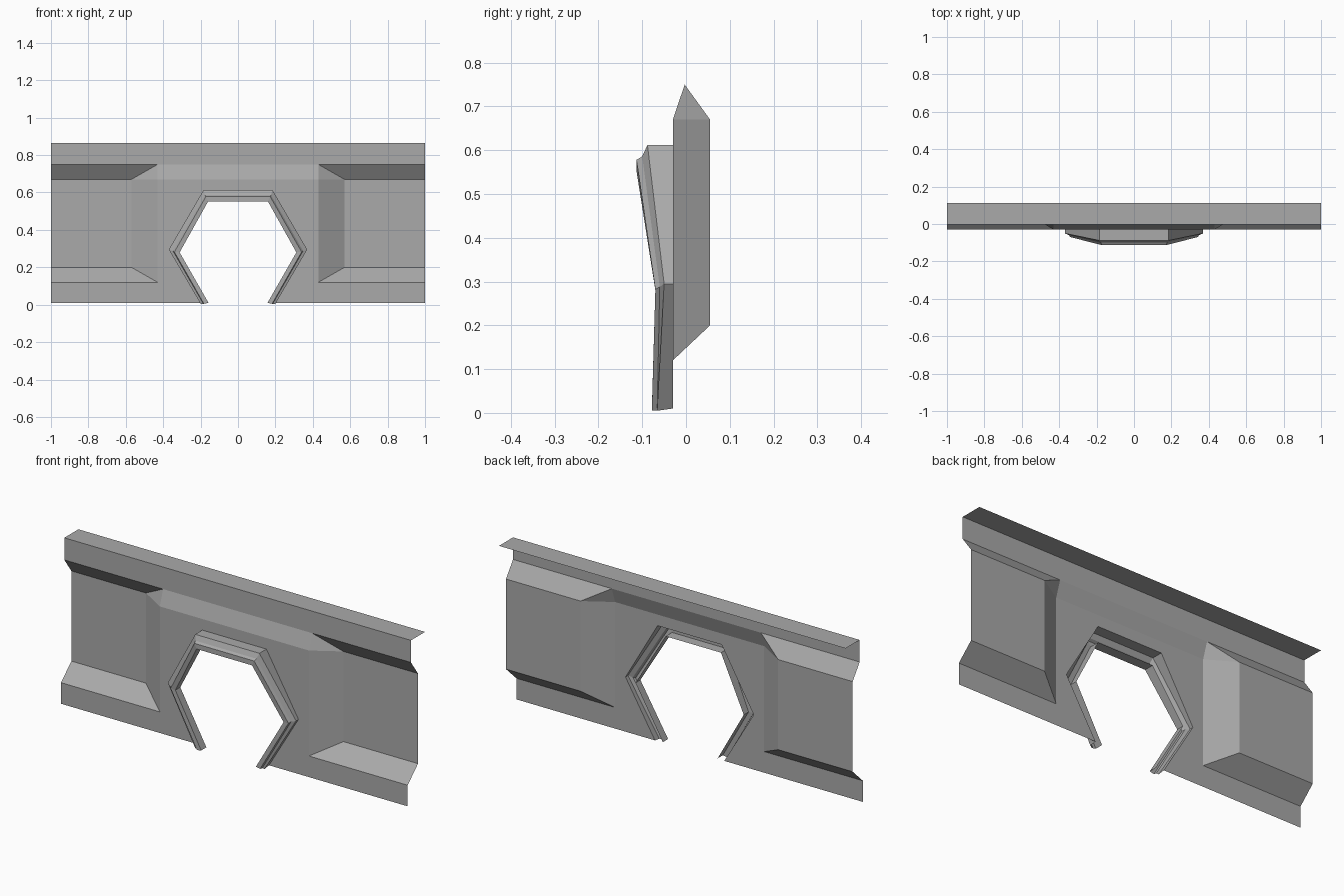
import bpy

cube = bpy.data.objects.get("Cube")
if cube:
    bpy.data.objects.remove(cube)

grey = bpy.data.materials.new("plain grey")
grey.use_nodes = True
grey.diffuse_color = (0.4, 0.4, 0.4, 1)
grey.node_tree.nodes["Principled BSDF"].inputs["Base Color"].default_value = grey.diffuse_color


def mirrored(name, verts, faces):
    """Build the left half of a sheet part and mirror it across x."""
    mesh = bpy.data.meshes.new(name)
    mesh.from_pydata(verts, [], faces)
    mesh.materials.append(grey)
    obj = bpy.data.objects.new(name, mesh)
    bpy.context.collection.objects.link(obj)
    mod = obj.modifiers.new("mirror", 'MIRROR')
    mod.use_clip = True
    return obj


def loft(name, rows):
    """Join successive rows of points with quads."""
    n = len(rows[0])
    verts = [p for row in rows for p in row]
    faces = [(r * n + i, r * n + i + 1, (r + 1) * n + i + 1, (r + 1) * n + i)
             for r in range(len(rows) - 1) for i in range(n - 1)]
    return mirrored(name, verts, faces)


FRONT, UPPER, DEEP, REAR = -0.03, -0.003, 0.055, 0.113
BASE, SILL, SILL_IN, HEAD_IN, HEAD, TOP = 0.01, 0.12, 0.20, 0.67, 0.75, 0.865
EDGE, EDGE_IN, END = 0.43, 0.57, 1.0

# Top strip with the flange folded back
loft("top_flange", [[(x, UPPER, HEAD), (x, UPPER, TOP), (x, REAR, TOP)]
                    for x in (0, EDGE, END)])

# Bottom strip under each recess
loft("bottom_strip", [[(x, FRONT, BASE), (x, FRONT, SILL)] for x in (EDGE, END)])

# Recessed side panel with sloping sill, head and inner side
recess = [(EDGE, FRONT, SILL), (END, FRONT, SILL),
          (EDGE_IN, DEEP, SILL_IN), (END, DEEP, SILL_IN),
          (EDGE_IN, DEEP, HEAD_IN), (END, DEEP, HEAD_IN),
          (EDGE, UPPER, HEAD), (END, UPPER, HEAD), (EDGE, FRONT, HEAD_IN)]
mirrored("side_recess", recess,
         [(0, 1, 3, 2), (2, 3, 5, 4), (4, 5, 7, 6), (0, 2, 4, 8), (8, 4, 6)])

# Sloping band above the opening
loft("head_band", [[(x, FRONT, HEAD_IN), (x, UPPER, HEAD)] for x in (0, EDGE)])

# Front wall around the opening
outline = [(0, 0.612), (0.185, 0.612), (0.37, 0.295), (0.2, BASE)]
border = [(0, HEAD_IN), (EDGE, HEAD_IN), (EDGE, SILL), (EDGE, BASE)]
loft("front_wall", [[(x, FRONT, z) for x, z in row] for row in (border, outline)])

# Arch trim: each ring gives its top, shoulder and foot corners
rings = [
    [(0.185, FRONT, 0.612), (0.37, FRONT, 0.295), (0.2, FRONT, BASE)],
    [(0.185, -0.088, 0.612), (0.37, -0.05, 0.295), (0.2, -0.066, 0.005)],
    [(0.176, -0.10, 0.586), (0.348, -0.06, 0.288), (0.186, -0.066, 0.005)],
    [(0.172, -0.113, 0.578), (0.34, -0.07, 0.282), (0.182, -0.078, 0.005)],
    [(0.16, -0.113, 0.552), (0.312, -0.07, 0.28), (0.158, -0.078, BASE)],
    [(0.16, -0.06, 0.552), (0.312, -0.03, 0.28), (0.158, -0.035, BASE)],
]
loft("arch_trim", [[(0, ring[0][1], ring[0][2])] + ring for ring in rings])
